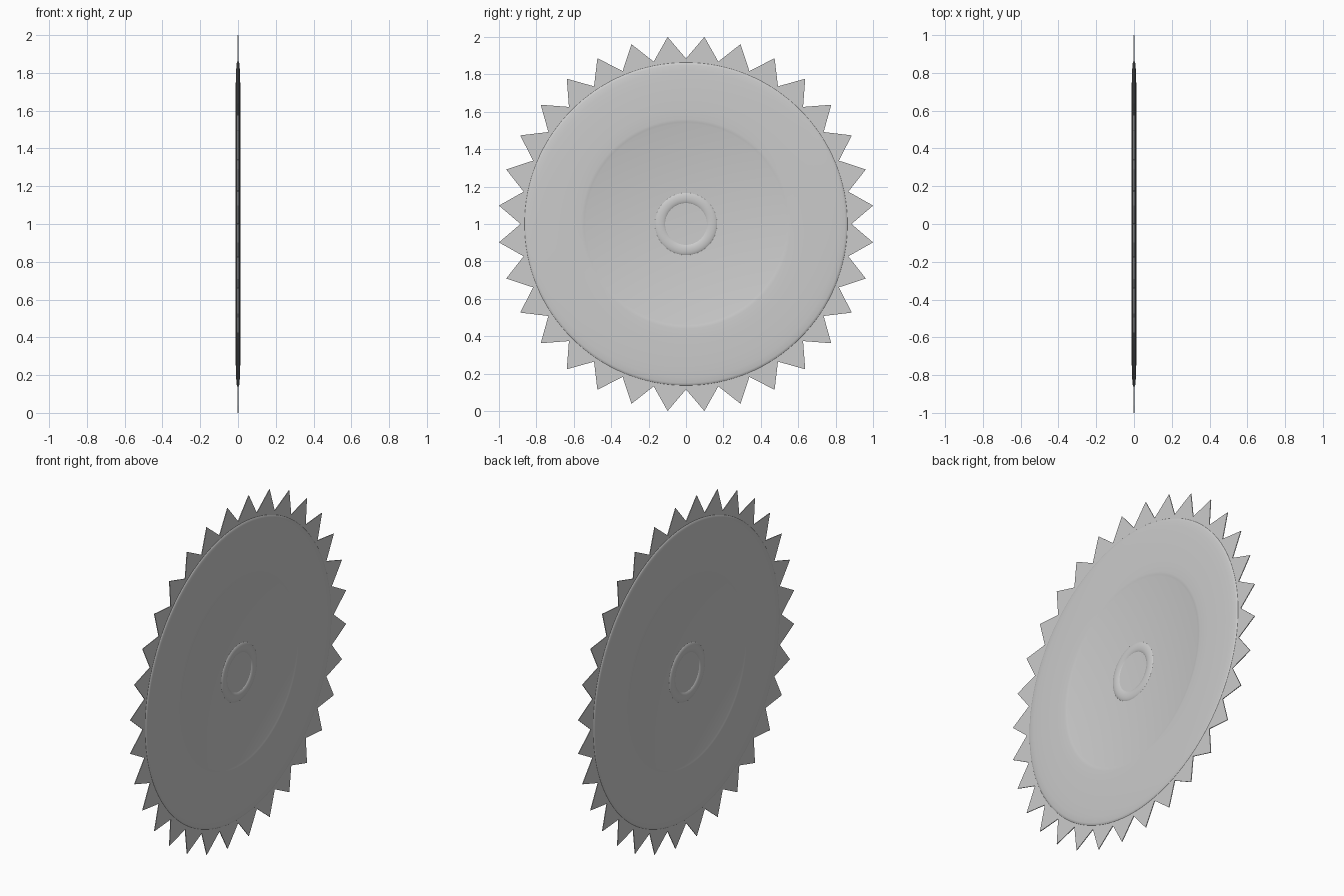
import bpy, bmesh
from math import sin, cos, pi, radians

if "Cube" in bpy.data.objects:
    bpy.data.objects.remove(bpy.data.objects["Cube"])

CENTRE_Z = 1.0
TEETH = 32


def finish(name, bm, smooth_angle=None):
    bmesh.ops.recalc_face_normals(bm, faces=bm.faces[:])
    mesh = bpy.data.meshes.new(name)
    bm.to_mesh(mesh)
    bm.free()
    obj = bpy.data.objects.new(name, mesh)
    obj.location.z = CENTRE_Z
    bpy.context.collection.objects.link(obj)
    if smooth_angle:
        bpy.ops.object.select_all(action='DESELECT')
        obj.select_set(True)
        bpy.context.view_layer.objects.active = obj
        bpy.ops.object.shade_smooth_by_angle(angle=radians(smooth_angle))
    return obj


def lathe(name, profile, steps, smooth_angle, closed=False):
    """Spin (radius, x) points around the x axis."""
    bm = bmesh.new()
    vs = [bm.verts.new((x, 0, r)) for r, x in profile]
    pairs = list(zip(vs, vs[1:])) + ([(vs[-1], vs[0])] if closed else [])
    edges = [bm.edges.new(p) for p in pairs]
    bmesh.ops.spin(bm, geom=vs + edges, cent=(0, 0, 0), axis=(1, 0, 0),
                   angle=2 * pi, steps=steps)
    bmesh.ops.remove_doubles(bm, verts=bm.verts[:], dist=1e-5)
    return finish(name, bm, smooth_angle)


# thin toothed rim: zigzag outline joined to an inner circle hidden in the body
bm = bmesh.new()
tip, valley, inner, half = 1 / cos(pi / TEETH), 0.885, 0.80, 0.002
n = TEETH * 2
rings = {}
for side in (-1, 1):
    for kind in ("out", "in"):
        ring = []
        for i in range(n):
            r = inner if kind == "in" else (tip if i % 2 else valley)
            a = i * pi / TEETH
            ring.append(bm.verts.new((side * half, r * sin(a), r * cos(a))))
        rings[side, kind] = ring
loop = [rings[-1, "in"], rings[-1, "out"], rings[1, "out"], rings[1, "in"]]
for a, b in zip(loop, loop[1:] + loop[:1]):
    for i in range(n):
        j = (i + 1) % n
        bm.faces.new((a[i], a[j], b[j], b[i]))
finish("toothed_rim", bm)

# bulged blade body with a recessed centre, mirrored to both sides
side = [(0, .0075), (.535, .0075), (.545, .0105), (.56, .012), (.62, .013),
        (.70, .0128), (.77, .0115), (.82, .0095), (.85, .007), (.86, .0045), (.863, .002)]
lathe("blade_body", side + [(r, -x) for r, x in reversed(side)], 128, 40)

# rounded hub ring standing proud of the centre on both faces
ring = [(.139 + .033 * cos(2 * pi * i / 20), .0135 * sin(2 * pi * i / 20)) for i in range(20)]
lathe("hub_ring", ring, 64, 60, closed=True)
